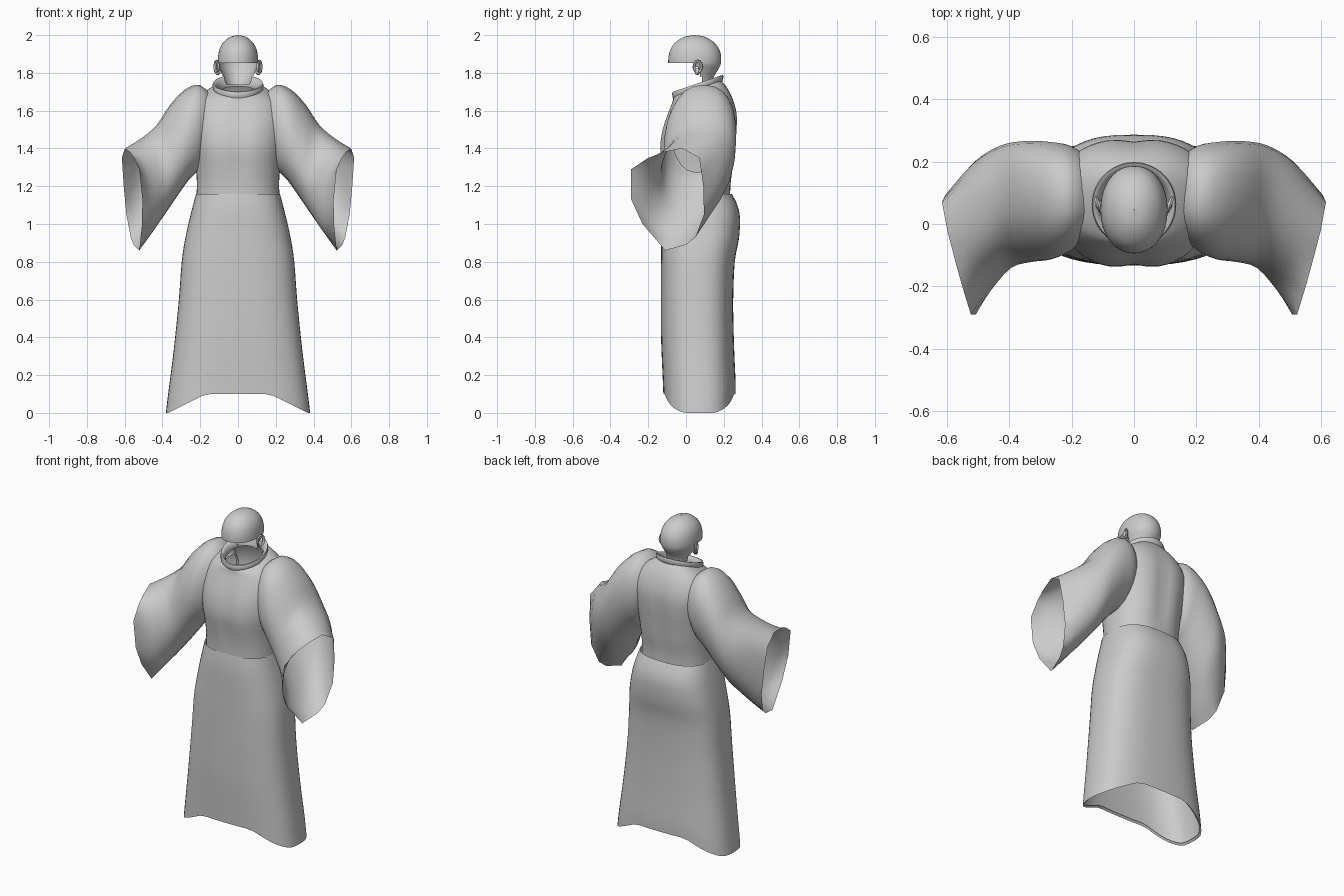
import bpy, bmesh, math
from mathutils import Vector

if "Cube" in bpy.data.objects:
    bpy.data.objects.remove(bpy.data.objects["Cube"])

grey = bpy.data.materials.new("cloth grey")
grey.diffuse_color = (0.6, 0.6, 0.6, 1)
grey.use_nodes = True
grey.node_tree.nodes["Principled BSDF"].inputs["Base Color"].default_value = grey.diffuse_color


def catmull(rows, steps):
    """Smoothly interpolate a list of equal-length number rows."""
    out = []
    for i in range(len(rows) - 1):
        a, b, c, d = (rows[max(0, min(len(rows) - 1, i + k))] for k in (-1, 0, 1, 2))
        for s in range(steps):
            t = s / steps
            out.append([0.5 * (2 * q + (r - p) * t + (2 * p - 5 * q + 4 * r - w) * t * t
                               + (3 * q - p - 3 * r + w) * t ** 3)
                        for p, q, r, w in zip(a, b, c, d)])
    return out + [list(rows[-1])]


def loft(name, rings, closed=False, keep=None, mirror=False, angle=50):
    """Skin rings of points; keep(centre) decides which faces remain."""
    bm = bmesh.new()
    vs = [[bm.verts.new(p) for p in r] for r in rings]
    n = len(vs[0])
    for i in range(len(vs) if closed else len(vs) - 1):
        a, b = vs[i], vs[(i + 1) % len(vs)]
        for j in range(n):
            k = (j + 1) % n
            bm.faces.new((a[j], a[k], b[k], b[j]))
    bmesh.ops.remove_doubles(bm, verts=bm.verts, dist=0.0005)
    if keep:
        drop = [f for f in bm.faces if not keep(f.calc_center_median())]
        bmesh.ops.delete(bm, geom=drop, context='FACES')
    bmesh.ops.recalc_face_normals(bm, faces=bm.faces)
    me = bpy.data.meshes.new(name)
    bm.to_mesh(me)
    bm.free()
    me.materials.append(grey)
    ob = bpy.data.objects.new(name, me)
    bpy.context.collection.objects.link(ob)
    bpy.ops.object.select_all(action='DESELECT')
    ob.select_set(True)
    bpy.context.view_layer.objects.active = ob
    bpy.ops.object.shade_smooth_by_angle(angle=math.radians(angle))
    if mirror:
        ob.modifiers.new("mirror", 'MIRROR')
    return ob


def oval(z, hx, yf, yb, tilt=0, groove=0, power=2.0, n=48):
    """Superellipse ring; tilt raises the back, groove dents the centre line."""
    pts, yc, hy = [], (yf + yb) / 2, (yb - yf) / 2
    for j in range(n):
        a = 2 * math.pi * j / n
        c, s = math.cos(a), math.sin(a)
        x = hx * math.copysign(abs(c) ** (2 / power), c)
        dy = hy * math.copysign(abs(s) ** (2 / power), s)
        dy -= math.copysign(groove * math.exp(-(x / 0.045) ** 2), s) if abs(s) > 0.5 else 0
        pts.append(Vector((x, yc + dy, z + tilt * dy)))
    return pts


# Skirt with a hem that dips at the sides
skirt_rows = [(0.0, .382, -.12, .262), (.1, .370, -.123, .262), (.25, .35, -.128, .257),
              (.4, .333, -.132, .253), (.6, .313, -.133, .250), (.8, .298, -.132, .258),
              (.92, .280, -.131, .280), (1.03, .256, -.13, .286), (1.10, .238, -.126, .272),
              (1.16, .222, -.118, .243)]
skirt = [oval(*r, power=2.7) for r in catmull(skirt_rows, 3)]
for ring in skirt:
    for p in ring:
        lift = 0.1 * max(0, min(1, (0.37 - abs(p.x)) / 0.2))
        p.z += lift * max(0, 1 - p.z / 0.4)
# Turned-in hem edge
lip = [Vector((p.x * .97, .07 + (p.y - .07) * .95, p.z + .012)) for p in skirt[0]]
loft("skirt", [lip] + skirt)

# Torso: z, half width, front, back, tilt, groove
torso_rows = [(1.08, .222, -.112, .235, 0, 0), (1.2, .218, -.116, .238, 0, .004),
              (1.3, .222, -.130, .254, 0, .012), (1.4, .235, -.143, .264, 0, .013),
              (1.5, .245, -.130, .274, 0, .014), (1.59, .245, -.098, .272, 0, .01),
              (1.66, .215, -.075, .245, .1, .004), (1.70, .165, -.068, .208, .25, 0),
              (1.72, .122, -.058, .183, .34, 0)]
loft("torso", [oval(*r, power=2.4) for r in catmull(torso_rows, 3)])

# Rolled collar, higher at the back
collar = []
for k in range(10):
    a = 2 * math.pi * k / 10
    o, dz = .013 * math.cos(a), .028 * math.sin(a)
    o += dz * 0.3
    collar.append(oval(1.718 + dz, .120 + o, -.058 - o, .183 + o, .34))
loft("collar", collar, closed=True)

# Sleeves: top, bottom, then front and back y
sleeve_rows = [((.12, .08, 1.66), (.17, .07, 1.38), -.03, .21),
               ((.20, .09, 1.735), (.205, .06, 1.29), -.085, .25),
               ((.28, .10, 1.712), (.255, .05, 1.24), -.112, .262),
               ((.36, .10, 1.63), (.32, .03, 1.15), -.118, .262),
               ((.43, .08, 1.525), (.395, -.01, 1.04), -.135, .245),
               ((.51, .04, 1.455), (.465, -.06, .94), -.21, .19)]
cuff = [(-.02, 1.4), (-.12, 1.38), (-.2, 1.35), (-.29, 1.29), (-.29, 1.13), (-.23, 1.0),
        (-.11, .86), (0, .89), (.05, .93), (.095, 1.05), (.092, 1.2), (.07, 1.35)]
N = 24
sleeve = []
for top, bot, yf, yb in sleeve_rows:
    t, b = Vector(top), Vector(bot)
    mid, up = (t + b) / 2, (t - b) / 2
    flat = []
    for j in range(N):
        a = 2 * math.pi * j / N
        s = math.sin(a)
        p = mid + up * math.cos(a)
        reach = (mid.y - yf) if s > 0 else (yb - mid.y)
        p.y -= reach * math.copysign(abs(s) ** .85, s)
        p.x -= .03 * s * max(0, (top[0] - .3) / .3)
        flat += list(p)
    sleeve.append(flat)
edge = []
for j in range(N):
    a, b = cuff[j // 2], cuff[(j // 2 + 1) % 12]
    f = (j % 2) / 2
    y, z = a[0] + (b[0] - a[0]) * f, a[1] + (b[1] - a[1]) * f
    edge += [.603 + .24 * y + .1 * (z - 1.4), y, z]
sleeve.append(edge)
rings = [[Vector(r[3 * j:3 * j + 3]) for j in range(N)] for r in catmull(sleeve, 3)]
loft("sleeves", rings, mirror=True)

# Skull shell with an open face and the nape running down into the collar
head_rows = [(2.0, .001, .045, .047), (1.992, .038, -.005, .095), (1.97, .07, -.045, .138),
             (1.94, .092, -.074, .167), (1.90, .104, -.090, .184), (1.852, .107, -.094, .185),
             (1.82, .096, -.085, .172), (1.78, .082, -.06, .148), (1.735, .070, -.04, .136)]
loft("head", [oval(*r, power=2.1) for r in catmull(head_rows, 3)],
     keep=lambda c: c.z > 1.852 or c.y > .045 + (1.85 - c.z) * .45)

# Ears: bent rim loops with a small lobe
ear = []
for i in range(12):
    a = 2 * math.pi * i / 12
    c = Vector((.113 + .008 * math.cos(a), .062 + .02 * math.cos(a), 1.832 + .03 * math.sin(a)))
    out = Vector((.3, .75 * math.cos(a), math.sin(a))).normalized()
    side = Vector((1, 0, 0))
    ear.append([c + .008 * (out * math.cos(b) + side * math.sin(b))
                for b in (k * math.pi / 3 for k in range(6))])
loft("ears", ear, closed=True, mirror=True)
lobe = [[Vector((.108 + .016 * math.sin(u) * math.cos(v), .06 + .014 * math.sin(u) * math.sin(v),
                 1.808 + .02 * math.cos(u))) for v in (k * math.pi / 4 for k in range(8))]
        for u in (m * math.pi / 6 for m in range(7))]
loft("ear_lobes", lobe, mirror=True)
